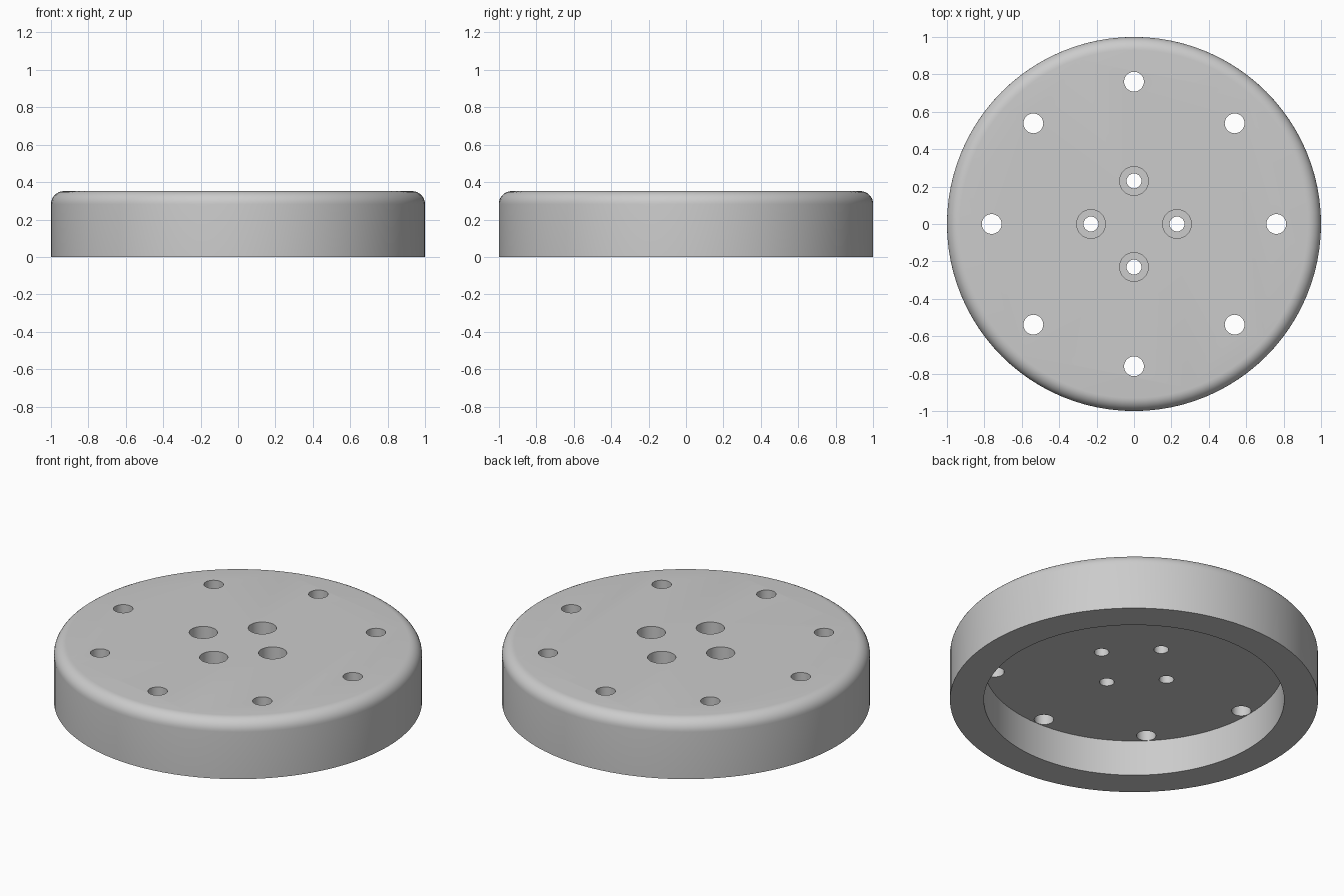
import bpy, bmesh, math
from mathutils import Matrix

cube = bpy.data.objects.get("Cube")
if cube:
    bpy.data.objects.remove(cube, do_unlink=True)

HEIGHT, CEILING, RECESS_R, FILLET = 0.352, 0.214, 0.816, 0.07

grey = bpy.data.materials.new("plain grey")
grey.use_nodes = True
grey.diffuse_color = (0.6, 0.6, 0.6, 1)
grey.node_tree.nodes["Principled BSDF"].inputs["Base Color"].default_value = (0.6, 0.6, 0.6, 1)


def lathe(name, profile, sides, x=0.0, y=0.0):
    """Turn an (r, z) profile, closed on the axis, into a solid."""
    bm = bmesh.new()
    verts = [bm.verts.new((r, 0, z)) for r, z in profile]
    edges = [bm.edges.new(pair) for pair in zip(verts, verts[1:])]
    bmesh.ops.spin(bm, geom=verts + edges, cent=(0, 0, 0), axis=(0, 0, 1),
                   angle=math.tau, steps=sides, use_merge=True)
    bmesh.ops.remove_doubles(bm, verts=bm.verts, dist=1e-5)
    # Replace the triangle fans on the axis with single flat caps
    hubs = [v for v in bm.verts if math.hypot(v.co.x, v.co.y) < 1e-5]
    bmesh.ops.dissolve_verts(bm, verts=hubs)
    bmesh.ops.recalc_face_normals(bm, faces=bm.faces)
    bmesh.ops.transform(bm, matrix=Matrix.Translation((x, y, 0)), verts=bm.verts)
    mesh = bpy.data.meshes.new(name)
    bm.to_mesh(mesh)
    bm.free()
    mesh.materials.append(grey)
    obj = bpy.data.objects.new(name, mesh)
    bpy.context.collection.objects.link(obj)
    return obj


# Round cap with a filleted top edge and a wide recess underneath
fillet = [(1 - FILLET + FILLET * math.cos(a), HEIGHT - FILLET + FILLET * math.sin(a))
          for a in (math.radians(90 * i / 8) for i in range(9))]
disc = lathe("round_cap", [(0, CEILING), (RECESS_R, CEILING), (RECESS_R, 0), (1, 0)]
             + fillet + [(0, HEIGHT)], 96)

# Cutters: ring of plain holes, and counterbored screw holes near the centre
low, high, step = 0.1, 0.5, HEIGHT - 0.092
plain = [(0, low), (0.053, low), (0.053, high), (0, high)]
stepped = [(0, low), (0.04, low), (0.04, step), (0.077, step), (0.077, high), (0, high)]
cutters = []
for name, count, radius, profile in (("rim_hole", 8, 0.761, plain),
                                     ("screw_hole", 4, 0.23, stepped)):
    for i in range(count):
        a = math.tau * i / count
        cutters.append(lathe(f"{name}_cutter", profile, 32,
                             radius * math.cos(a), radius * math.sin(a)))

# Drill the holes
bpy.ops.object.select_all(action="DESELECT")
bpy.context.view_layer.objects.active = disc
disc.select_set(True)
for cutter in cutters:
    cutter.hide_render = True
    mod = disc.modifiers.new("drill", "BOOLEAN")
    mod.operation = "DIFFERENCE"
    mod.solver = "EXACT"
    mod.object = cutter
    bpy.ops.object.modifier_apply(modifier=mod.name)
    bpy.data.objects.remove(cutter, do_unlink=True)

bpy.ops.object.shade_smooth_by_angle(angle=math.radians(30))
